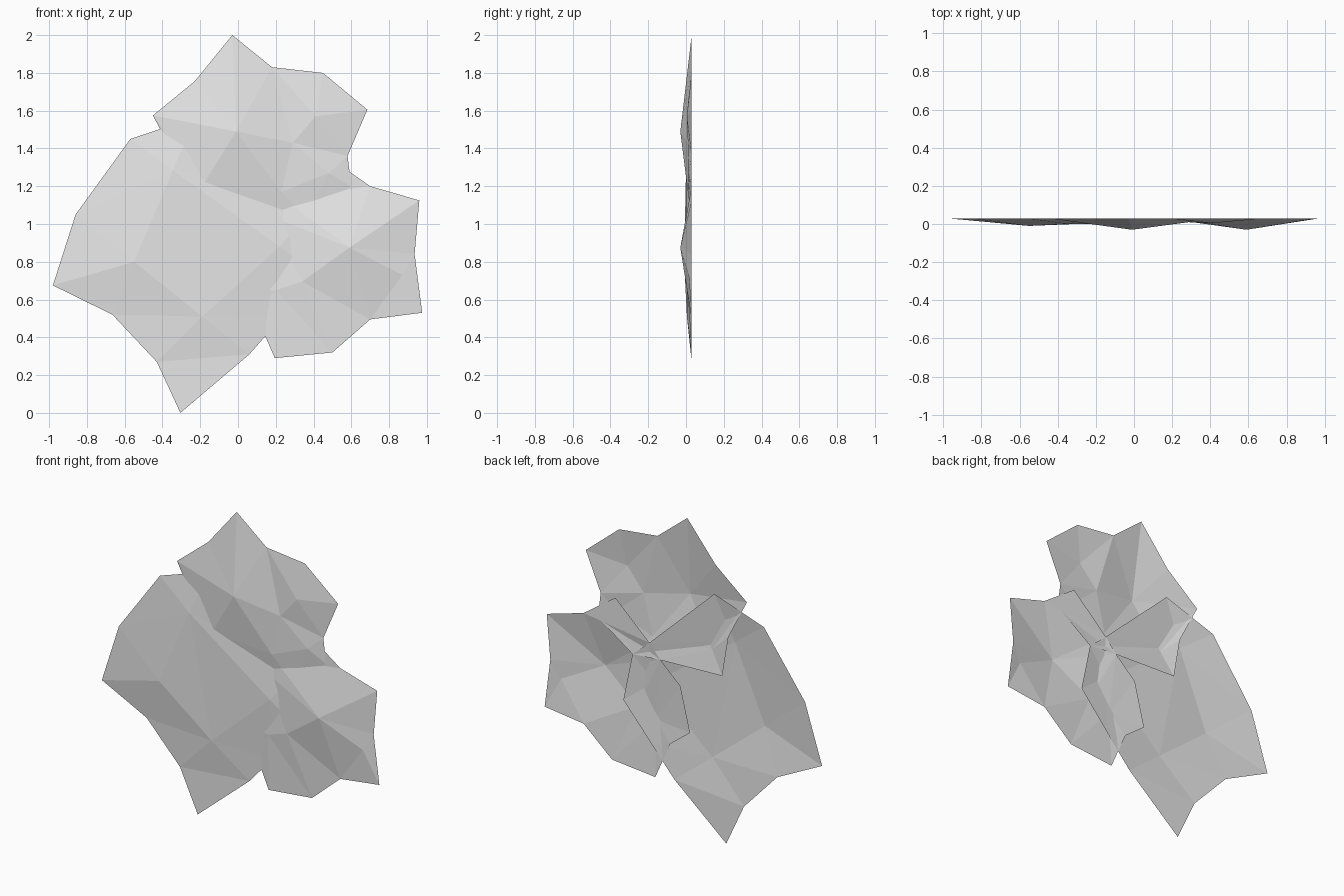
import bpy
from mathutils import Vector
from mathutils.geometry import delaunay_2d_cdt

RIM_Y = 0.03

grey = bpy.data.materials.new("petal light grey")
grey.diffuse_color = (0.8, 0.8, 0.8, 1)


def petal(name, rim, folds, creases):
    """Faceted petal: flat rim (x, z), inner fold points (x, z, y), crease edges."""
    n = len(rim)
    pts = [Vector(p) for p in rim] + [Vector(f[:2]) for f in folds]
    depth = [RIM_Y] * n + [f[2] for f in folds]
    verts, _, faces, origin, _, _ = delaunay_2d_cdt(
        pts, creases, [list(range(n))], 1, 1e-5)
    cos = []
    for v, o in zip(verts, origin):
        cos.append((v.x, depth[o[0]] if o else RIM_Y, v.y))
    mesh = bpy.data.meshes.new(name)
    mesh.from_pydata(cos, [], [list(f) for f in faces])
    mesh.materials.append(grey)
    mesh.update()
    ob = bpy.data.objects.new(name, mesh)
    bpy.context.collection.objects.link(ob)


# Top petal, listed counter-clockwise from its lower left corner
petal("top_petal",
      [(-0.276, 1.06), (0.16, 1.045), (0.356, 1.03), (0.60, 1.20), (0.58, 1.36),
       (0.685, 1.605), (0.45, 1.80), (0.18, 1.83), (-0.03, 2.0),
       (-0.23, 1.755), (-0.45, 1.575), (-0.32, 1.32)],
      [(-0.01, 1.49, -0.03), (0.29, 1.43, 0.01), (0.41, 1.57, 0.004),
       (-0.19, 1.20, 0.01), (0.23, 1.17, 0.010), (0.48, 1.27, 0.014)],
      [(12, 10), (12, 8), (12, 13), (12, 15), (10, 15), (12, 16), (13, 16)])

# Left petal
petal("left_petal",
      [(-0.305, 0.0), (0.06, 0.31), (0.223, 0.495), (0.42, 0.722),
       (0.356, 1.03), (0.237, 1.134), (-0.22, 1.567), (-0.57, 1.45),
       (-0.86, 1.05), (-0.98, 0.675), (-0.665, 0.52), (-0.43, 0.27)],
      [(-0.55, 0.80, -0.01), (-0.345, 1.285, 0.0), (-0.19, 0.51, 0.005),
       (0.22, 0.88, 0.005)],
      [(12, 9), (12, 13), (12, 14), (13, 14), (14, 15), (13, 15), (14, 10), (12, 8)])

# Right petal
petal("right_petal",
      [(0.195, 0.29), (0.50, 0.32), (0.70, 0.495), (0.975, 0.53),
       (0.935, 0.84), (0.96, 1.125), (0.70, 1.20), (0.476, 1.357),
       (0.237, 1.134), (0.16, 1.046), (0.019, 0.918), (-0.05, 0.637),
       (0.09, 0.53)],
      [(0.59, 0.875, -0.03), (0.34, 0.695, 0.006), (0.87, 0.73, 0.014),
       (0.20, 0.65, 0.015)],
      [(13, 5), (13, 14), (13, 15), (13, 2), (14, 2), (13, 4)])
